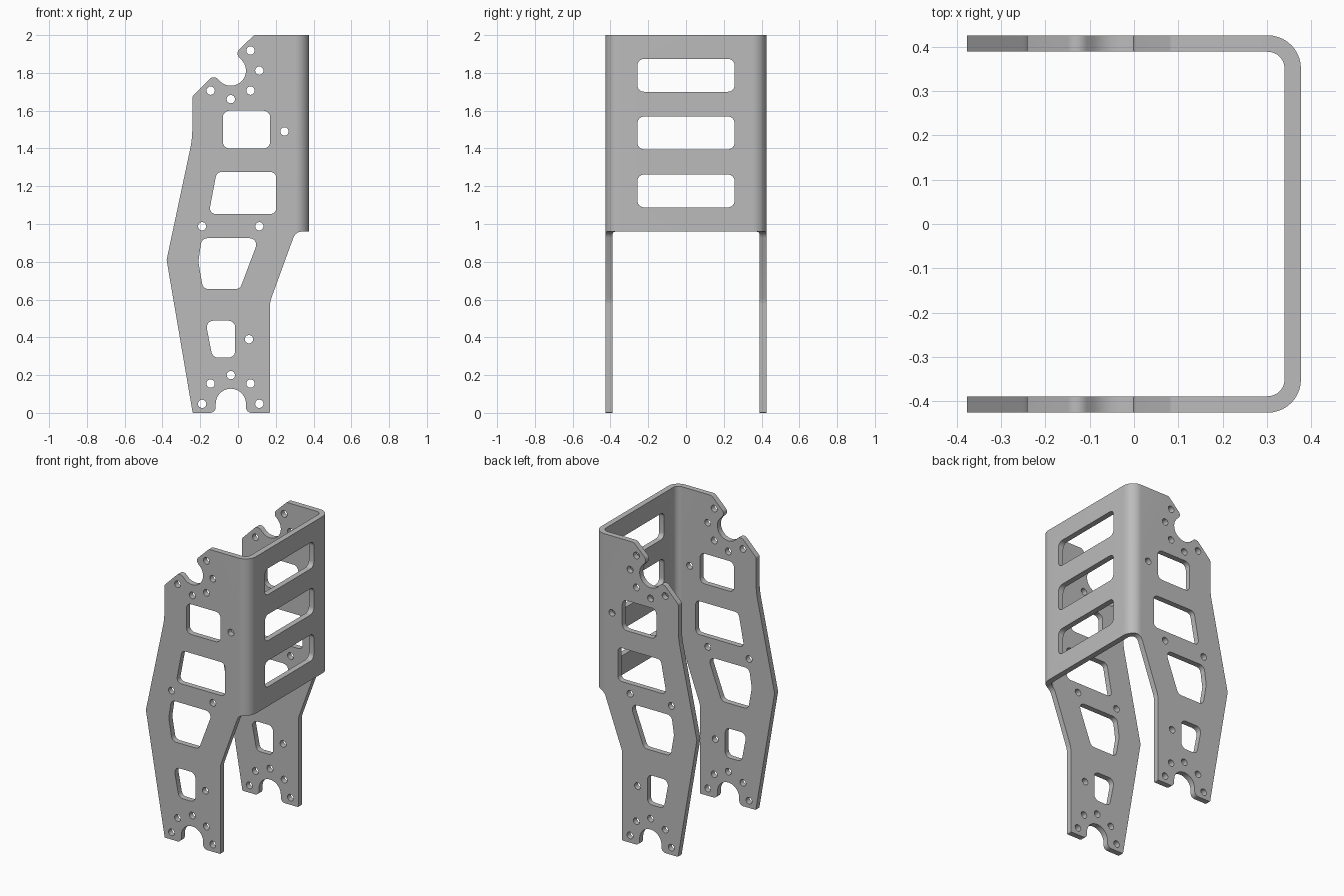
import bpy, bmesh, math
from mathutils import Vector

if "Cube" in bpy.data.objects:
    bpy.data.objects.remove(bpy.data.objects["Cube"])


def fillet(points, steps=6):
    """Polygon of (u, v, radius) corners -> rounded 2D loop."""
    out = []
    n = len(points)
    for i, (u, v, r) in enumerate(points):
        p = Vector((u, v))
        if r == 0:
            out.append(p)
            continue
        a = (Vector(points[i - 1][:2]) - p).normalized()
        b = (Vector(points[(i + 1) % n][:2]) - p).normalized()
        half = a.angle(b) / 2
        centre = p + (a + b).normalized() * (r / math.sin(half))
        t = r / math.tan(half)
        start, end = p + a * t - centre, p + b * t - centre
        sweep = math.atan2(start.x * end.y - start.y * end.x, start.dot(end))
        for k in range(steps + 1):
            ang = sweep * k / steps
            c, s = math.cos(ang), math.sin(ang)
            out.append(centre + Vector((start.x * c - start.y * s,
                                        start.x * s + start.y * c)))
    return out


def circle(u, v, r, n=24):
    return [Vector((u + r * math.cos(math.tau * k / n),
                    v + r * math.sin(math.tau * k / n))) for k in range(n)]


def rounded(corners, r):
    return fillet([(u, v, r) for u, v in corners])


def notch(u, v, opening, r=0.08, depth=0.048, lip=0.03, steps=20):
    """Round bite in the outline, opening towards the given angle."""
    def polar(deg, d):
        return Vector((math.cos(math.radians(deg)), math.sin(math.radians(deg)))) * d
    c = Vector((u, v))
    first = c + polar(opening - 90, r) + polar(opening, depth)
    last = c + polar(opening + 90, r) + polar(opening, depth)
    arc = [c + polar(opening - 90 - 180 * k / steps, r) for k in range(steps + 1)]
    return [(*first, lip)] + [(*p, 0) for p in arc] + [(*last, lip)]


def prism(name, loops, axis, lo, hi):
    place = {'x': lambda p, t: (t, p.x, p.y),
             'y': lambda p, t: (p.x, t, p.y),
             'z': lambda p, t: (p.x, p.y, t)}[axis]
    bm = bmesh.new()
    for loop in loops:
        low = [bm.verts.new(place(p, lo)) for p in loop]
        high = [bm.verts.new(place(p, hi)) for p in loop]
        bm.faces.new(low)
        bm.faces.new(high)
        for i in range(len(loop)):
            j = (i + 1) % len(loop)
            bm.faces.new((low[i], low[j], high[j], high[i]))
    bmesh.ops.recalc_face_normals(bm, faces=bm.faces)
    mesh = bpy.data.meshes.new(name)
    bm.to_mesh(mesh)
    bm.free()
    obj = bpy.data.objects.new(name, mesh)
    bpy.context.collection.objects.link(obj)
    return obj


def combine(target, cutter, operation):
    mod = target.modifiers.new(operation, 'BOOLEAN')
    mod.operation, mod.solver, mod.object = operation, 'EXACT', cutter
    bpy.context.view_layer.objects.active = target
    bpy.ops.object.modifier_apply(modifier=mod.name)
    bpy.data.objects.remove(cutter)


# Bent sheet: U-shaped section swept upwards
X, Y, T = 0.377, 0.426, 0.037
section = fillet([(-0.6, -Y, 0), (X, -Y, 0.075), (X, Y, 0.075), (-0.6, Y, 0),
                  (-0.6, Y - T, 0), (X - T, Y - T, 0.038),
                  (X - T, T - Y, 0.038), (-0.6, T - Y, 0)], 10)
bracket = prism("bent_bracket", [section], 'z', -0.1, 2.1)

# Side outline with a round notch at the foot and at the top
outline = [(-0.24, 0, 0.005)] + notch(-0.038, 0.048, -90) + [
    (0.17, 0, 0.005), (0.17, 0.59, 0.1), (0.305, 0.96, 0.05), (0.6, 0.96, 0),
    (0.6, 2, 0), (0.085, 2, 0.02)] + notch(-0.038, 1.812, 135) + [
    (-0.242, 1.675, 0.02), (-0.242, 1.45, 0.5), (-0.378, 0.81, 0.03)]
combine(bracket, prism("outline_helper", [fillet(outline)], 'y', -1, 1), 'INTERSECT')

# Windows and bolt holes through both side plates
windows = [
    rounded([(-0.08, 1.40), (0.17, 1.40), (0.17, 1.60), (-0.08, 1.60)], 0.035),
    rounded([(-0.155, 1.053), (0.202, 1.053), (0.202, 1.275), (-0.113, 1.275)], 0.03),
    rounded([(-0.185, 0.655), (0.01, 0.655), (0.112, 0.925), (-0.192, 0.925),
             (-0.21, 0.80)], 0.035),
    rounded([(-0.135, 0.293), (-0.015, 0.293), (-0.015, 0.488), (-0.173, 0.488)], 0.035),
]
bolts = [(0.066, 1.918), (0.113, 1.812), (0.066, 1.706), (-0.038, 1.661),
         (-0.145, 1.706), (0.246, 1.49), (-0.19, 0.988), (0.113, 0.988),
         (0.058, 0.39), (-0.038, 0.20), (-0.145, 0.155), (0.066, 0.155),
         (-0.19, 0.048), (0.113, 0.048)]
holes = windows + [circle(u, v, 0.022) for u, v in bolts]
combine(bracket, prism("side_cutter", holes, 'y', -1, 1), 'DIFFERENCE')

# Three slots through the back plate
slots = [rounded([(-0.257, z), (0.257, z), (0.257, z + 0.174), (-0.257, z + 0.174)], 0.035)
         for z in (1.088, 1.395, 1.70)]
combine(bracket, prism("slot_cutter", slots, 'x', 0.3, 0.6), 'DIFFERENCE')

# Plain grey metal, smooth only across the bends and fillets
grey = bpy.data.materials.new("grey_metal")
grey.diffuse_color = (0.5, 0.5, 0.5, 1)
grey.use_nodes = True
grey.node_tree.nodes["Principled BSDF"].inputs["Base Color"].default_value = grey.diffuse_color
bracket.data.materials.clear()
bracket.data.materials.append(grey)
bracket.select_set(True)
bpy.context.view_layer.objects.active = bracket
bpy.ops.object.shade_smooth_by_angle(angle=math.radians(20))
